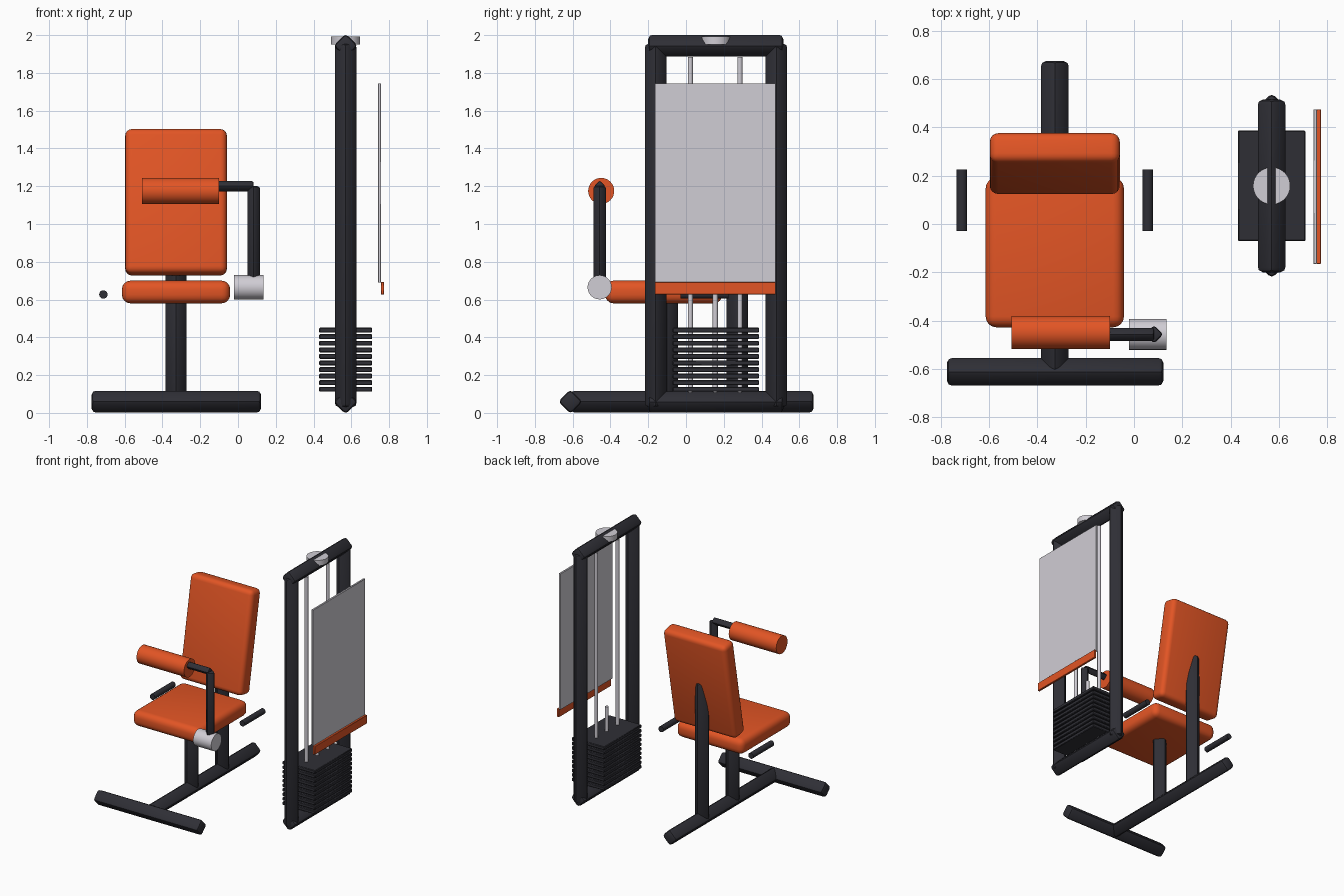
import bpy
from math import radians, sqrt
from mathutils import Matrix, Vector

cube = bpy.data.objects.get("Cube")
if cube:
    bpy.data.objects.remove(cube)


def material(name, rgb):
    m = bpy.data.materials.new(name)
    m.use_nodes = True
    m.diffuse_color = (*rgb, 1)
    bsdf = next(n for n in m.node_tree.nodes if n.type == 'BSDF_PRINCIPLED')
    bsdf.inputs["Base Color"].default_value = (*rgb, 1)
    return m


ORANGE = material("orange upholstery", (0.76, 0.09, 0.018))
DARK = material("charcoal steel", (0.028, 0.028, 0.036))
GREY = material("light grey metal", (0.63, 0.61, 0.66))


def finish(name, mat, bevel, segments=2):
    ob = bpy.context.object
    ob.name = name
    ob.data.materials.append(mat)
    if bevel:
        mod = ob.modifiers.new("rounded edges", 'BEVEL')
        mod.width = bevel
        mod.segments = segments
        bpy.ops.object.modifier_apply(modifier=mod.name)
    bpy.ops.object.shade_smooth_by_angle(angle=radians(40))
    return ob


def box(name, centre, size, mat, bevel=0, segments=2, tilt=0):
    bpy.ops.mesh.primitive_cube_add(size=1)
    ob = bpy.context.object
    ob.data.transform(Matrix.Diagonal((*size, 1)))
    finish(name, mat, bevel, segments)
    ob.location = centre
    ob.rotation_euler.x = tilt
    return ob


def along(ob, start, end, roll=0):
    """Lay an object's z axis along the line from start to end."""
    a, b = Vector(start), Vector(end)
    turn = (b - a).to_track_quat('Z', 'Y').to_matrix().to_4x4()
    ob.data.transform(Matrix.Translation((a + b) / 2) @ turn @ Matrix.Rotation(roll, 4, 'Z'))


def beam(name, start, end, half=0.0565, bevel=0.02):
    """Square tube standing on its edge, with rounded corners."""
    side = (half + bevel * (sqrt(2) - 1)) * sqrt(2)
    length = (Vector(end) - Vector(start)).length
    ob = box(name, (0, 0, 0), (side, side, length), DARK, bevel)
    along(ob, start, end, radians(45))


def rod(name, start, end, radius, mat, sides=32, bevel=0):
    length = (Vector(end) - Vector(start)).length
    bpy.ops.mesh.primitive_cylinder_add(vertices=sides, radius=radius, depth=length)
    along(finish(name, mat, bevel), start, end)


# Seat stand
MID = -0.328
LOW = 0.0595
beam("front_foot", (-0.775, -0.612, LOW), (0.122, -0.612, LOW))
beam("floor_spine", (MID, -0.612, LOW), (MID, 0.675, LOW))
beam("seat_post", (MID, -0.1, LOW), (MID, -0.1, 0.6))
beam("backrest_post", (MID, 0.272, LOW), (MID, 0.272, 1.12))

# Cushions
box("seat", (MID, -0.118, 0.64), (0.573, 0.62, 0.12), ORANGE, 0.045, 4)
box("backrest", (MID, 0.25, 1.115), (0.538, 0.78, 0.125), ORANGE, 0.035, 4)
back = bpy.data.objects["backrest"]
back.data.transform(Matrix.Diagonal((1, 1, 1, 1)))
bpy.data.objects.remove(back)
box("backrest", (MID, 0.25, 1.115), (0.538, 0.125, 0.778), ORANGE, 0.035, 4, radians(-10.5))

# Side grips
for side, name in ((-1, "right_grip"), (1, "left_grip")):
    x = MID + side * 0.385
    rod(name, (x, -0.03, 0.627), (x, 0.225, 0.627), 0.022, DARK, 20)

# Swinging arm with padded roller
rod("arm_pivot_hub", (-0.02, -0.457, 0.665), (0.135, -0.457, 0.665), 0.064, GREY)
beam("arm_upright", (0.083, -0.457, 0.665), (0.083, -0.457, 1.2), 0.033, 0.012)
beam("arm_crossbar", (-0.2, -0.457, 1.2), (0.083, -0.457, 1.2), 0.027, 0.01)
rod("arm_pad", (-0.507, -0.449, 1.175), (-0.1, -0.449, 1.175), 0.069, ORANGE)

# Weight tower frame
X = 0.57
TOP = 1.9435
for name, y in (("front_upright", -0.161), ("rear_upright", 0.478)):
    beam(name, (X, y, 0.03), (X, y, 1.955))
for name, z in (("tower_bottom_beam", 0.0575), ("tower_top_beam", TOP)):
    beam(name, (X, -0.2, z), (X, 0.515, z))
rod("top_pulley", (X, 0.158, 1.95), (X, 0.158, 1.992), 0.077, GREY)

# Weight stack and guide rods
for i in range(10):
    box(f"weight_plate_{i + 1}", (X, 0.158, 0.125 + i * 0.0348), (0.28, 0.457, 0.026),
        DARK, 0.004, 1)
for name, y, z in (("front_guide_rod", 0.023, 1.885), ("rear_guide_rod", 0.285, 1.885),
                   ("selector_rod", 0.155, 0.64)):
    rod(name, (X, y, 0.06), (X, y, z), 0.0135, GREY, 16)

# Side shield with coloured lower strip
box("shield_panel", (0.75, 0.155, 1.217), (0.015, 0.64, 1.055), GREY, 0.002, 1)
box("shield_strip", (0.765, 0.155, 0.66), (0.017, 0.64, 0.065), ORANGE, 0.002, 1)
